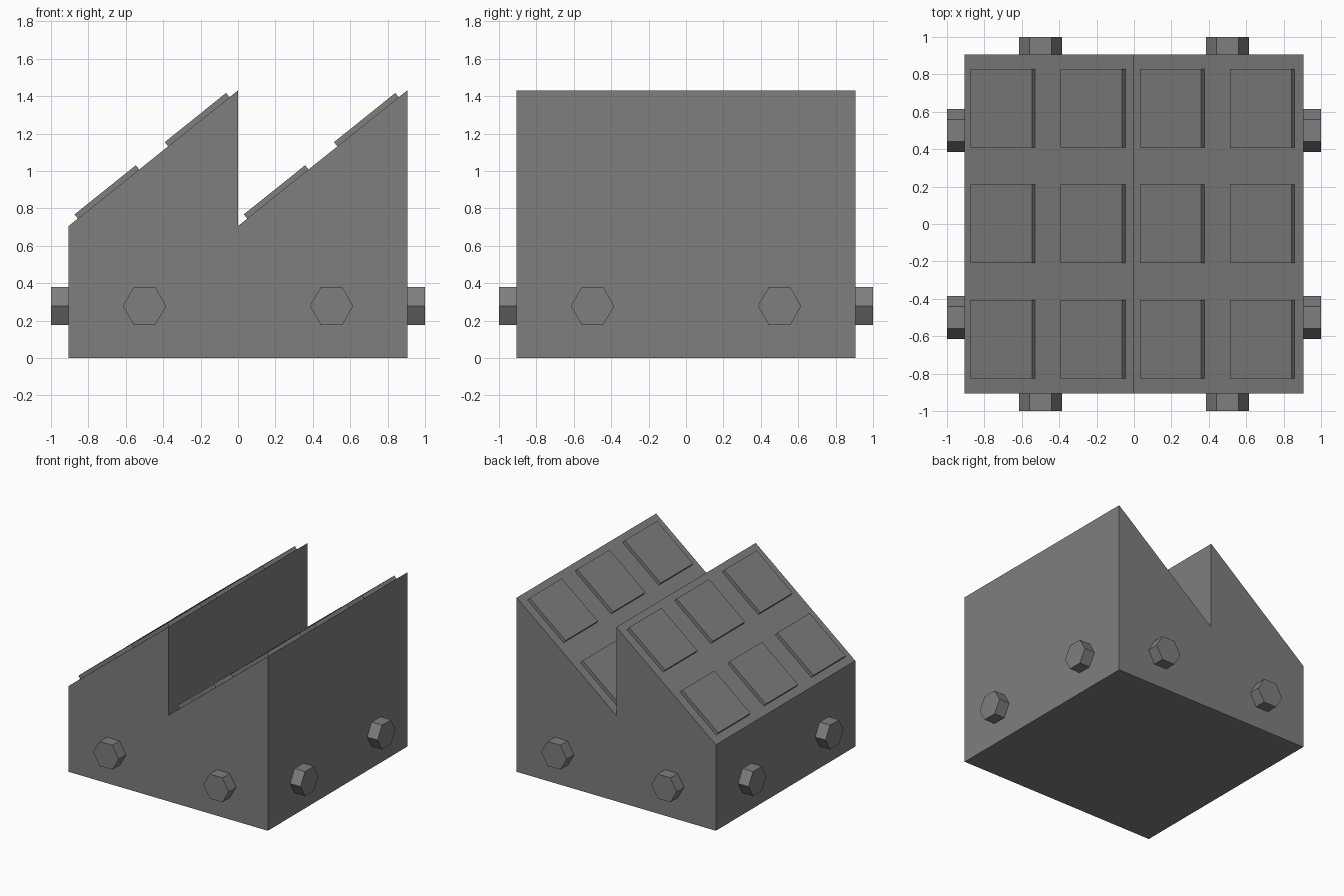
import bpy, bmesh
from math import pi, atan2
from mathutils import Matrix

if "Cube" in bpy.data.objects:
    bpy.data.objects.remove(bpy.data.objects["Cube"])

W, LOW, HIGH = 0.905, 0.706, 1.431   # half width, eave height, ridge height
SLOPE = atan2(HIGH - LOW, W)

# Dark grey used on every part
dark_grey = bpy.data.materials.new("dark_grey")
dark_grey.diffuse_color = (0.21, 0.21, 0.21, 1)
dark_grey.use_nodes = True
dark_grey.node_tree.nodes["Principled BSDF"].inputs["Base Color"].default_value = dark_grey.diffuse_color


def add_object(name, bm):
    bmesh.ops.recalc_face_normals(bm, faces=bm.faces)
    mesh = bpy.data.meshes.new(name)
    bm.to_mesh(mesh)
    bm.free()
    mesh.materials.append(dark_grey)
    obj = bpy.data.objects.new(name, mesh)
    bpy.context.collection.objects.link(obj)
    return obj


# Sawtooth-roofed body: extruded profile
profile = [(-W, 0), (W, 0), (W, HIGH), (0, LOW), (0, HIGH), (-W, LOW)]
bm = bmesh.new()
face = bm.faces.new([bm.verts.new((x, -W, z)) for x, z in profile])
ext = bmesh.ops.extrude_face_region(bm, geom=[face])
bmesh.ops.translate(bm, vec=(0, 2 * W, 0),
                    verts=[v for v in ext["geom"] if isinstance(v, bmesh.types.BMVert)])
add_object("sawtooth_body", bm)

# Roof panels: two rows of three on each slope, lying just proud of it
PANEL, RISE, SINK = 0.42, 0.029, 0.01
for side, x0 in (("left", -W), ("right", 0)):
    slope_frame = Matrix.Translation((x0, 0, LOW)) @ Matrix.Rotation(-SLOPE, 4, 'Y')
    bm = bmesh.new()
    for along in (0.273, 0.891):
        for y in (-0.616, 0.002, 0.62):
            centre = Matrix.Translation((along, y, (RISE - SINK) / 2))
            size = Matrix.Diagonal((PANEL, PANEL, RISE + SINK, 1))
            bmesh.ops.create_cube(bm, size=1, matrix=slope_frame @ centre @ size)
    add_object(side + "_roof_panels", bm)

# Hexagonal bolts: two on each of the four walls
for i, side in enumerate(("right", "back", "left", "front")):
    bm = bmesh.new()
    for y in (-0.5, 0.5):
        # axis along +x, hexagon points lying horizontally
        m = (Matrix.Rotation(i * pi / 2, 4, 'Z')
             @ Matrix.Translation((0.94, y, 0.278))
             @ Matrix.Rotation(pi / 2, 4, 'Y') @ Matrix.Rotation(pi / 2, 4, 'Z'))
        head = bmesh.ops.create_cone(bm, cap_ends=True, segments=6,
                                     radius1=0.116, radius2=0.116, depth=0.12)
        verts = head["verts"]
        # line one hexagon corner up with local x before placing
        corner = max(verts, key=lambda v: v.co.x).co
        spin = Matrix.Rotation(-atan2(corner.y, corner.x), 4, 'Z')
        bmesh.ops.transform(bm, matrix=m @ spin, verts=verts)
    add_object(side + "_bolts", bm)
